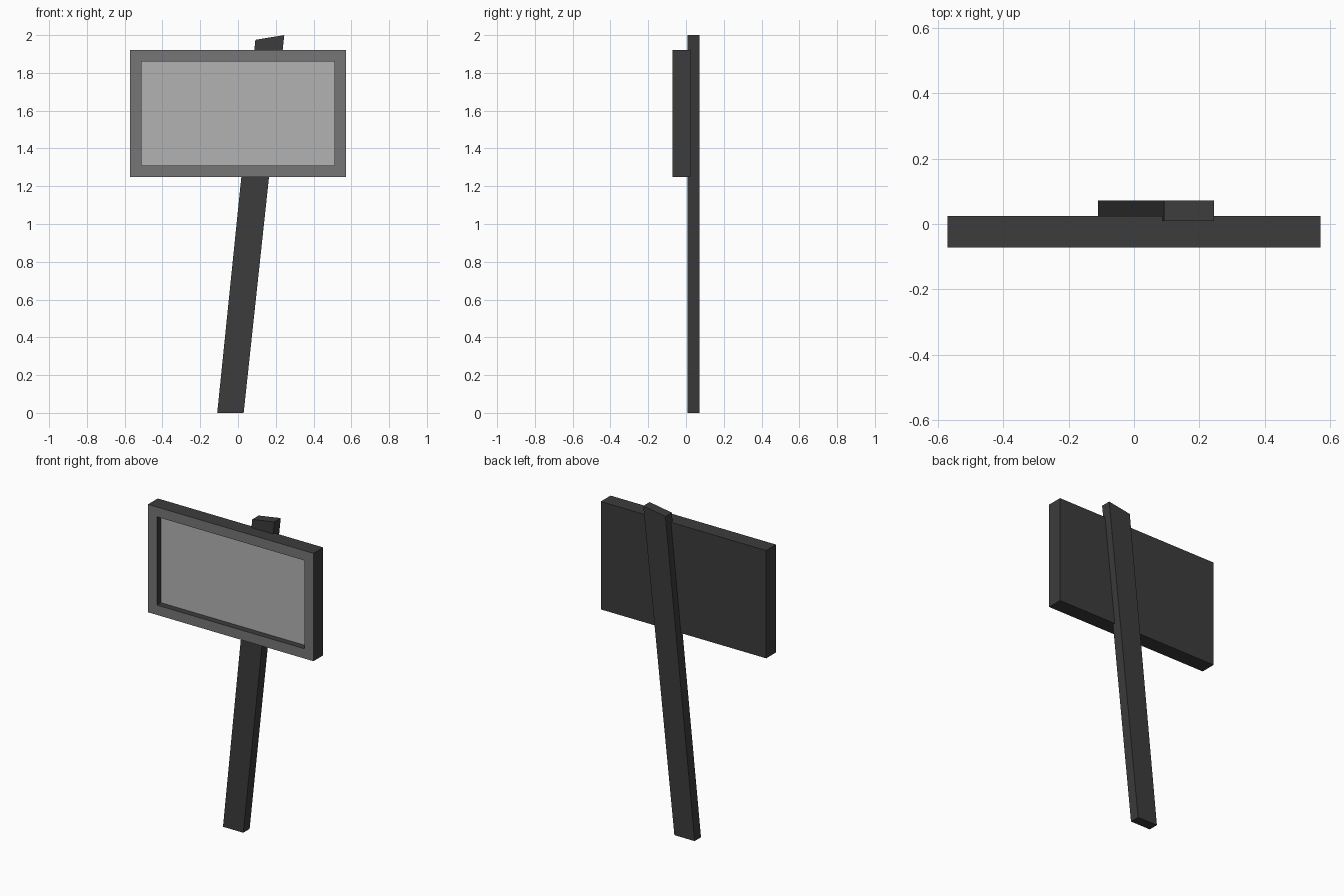
import bpy, bmesh
from mathutils import Vector

if "Cube" in bpy.data.objects:
    bpy.data.objects.remove(bpy.data.objects["Cube"])


def material(name, value):
    mat = bpy.data.materials.new(name)
    mat.diffuse_color = (value, value, value, 1)
    mat.use_nodes = True
    mat.node_tree.nodes["Principled BSDF"].inputs["Base Color"].default_value = mat.diffuse_color
    return mat


DARK = material("dark_grey", 0.045)
MID = material("mid_grey", 0.18)
LIGHT = material("light_grey", 0.45)


def prism(bm, profile, y0, y1):
    """Extrude an x-z outline (anticlockwise from the front) from y0 to y1."""
    front = bm.faces.new([bm.verts.new((x, y0, z)) for x, z in profile])
    ext = bmesh.ops.extrude_face_region(bm, geom=[front], use_keep_orig=True)
    verts = [g for g in ext["geom"] if isinstance(g, bmesh.types.BMVert)]
    bmesh.ops.translate(bm, verts=verts, vec=(0, y1 - y0, 0))
    bmesh.ops.recalc_face_normals(bm, faces=bm.faces)
    return front


def finish(bm, name, mats):
    mesh = bpy.data.meshes.new(name)
    bm.to_mesh(mesh)
    bm.free()
    for m in mats:
        mesh.materials.append(m)
    obj = bpy.data.objects.new(name, mesh)
    bpy.context.collection.objects.link(obj)
    return obj


# Leaning post with a slanted top cut
bm = bmesh.new()
prism(bm, [(-0.11, 0), (0.03, 0), (0.245, 2.0), (0.092, 1.975)], 0.009, 0.072)
finish(bm, "post", [DARK])

# Sign board: raised border around a recessed panel
bm = bmesh.new()
panel = prism(bm, [(-0.572, 1.248), (0.572, 1.248), (0.572, 1.922), (-0.572, 1.922)],
              -0.072, 0.025)
border = bmesh.ops.inset_region(bm, faces=[panel], thickness=0.061, use_even_offset=True)
for f in border["faces"]:
    f.material_index = 1
panel.material_index = 0
panel = bmesh.ops.extrude_discrete_faces(bm, faces=[panel])["faces"][0]
bmesh.ops.translate(bm, verts=panel.verts, vec=Vector((0, 0.04, 0)))
panel.material_index = 2
finish(bm, "sign_board", [DARK, MID, LIGHT])
